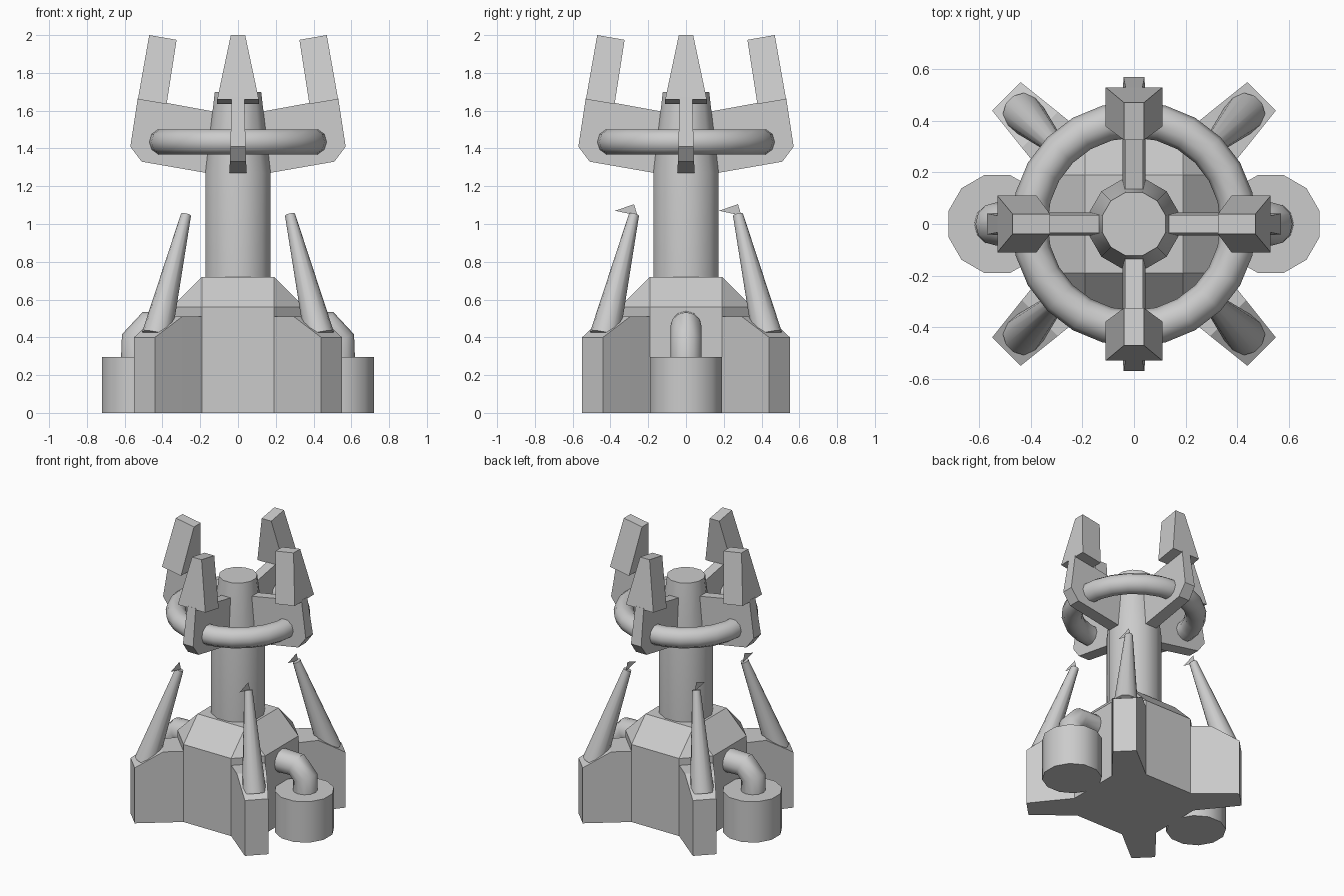
import bpy, bmesh, math
from mathutils import Vector, Matrix

if "Cube" in bpy.data.objects:
    bpy.data.objects.remove(bpy.data.objects["Cube"])


def mesh_object(name, verts, faces, smooth=False):
    me = bpy.data.meshes.new(name)
    me.from_pydata(verts, [], faces)
    bm = bmesh.new()
    bm.from_mesh(me)
    bmesh.ops.recalc_face_normals(bm, faces=bm.faces)
    bm.to_mesh(me)
    bm.free()
    ob = bpy.data.objects.new(name, me)
    bpy.context.collection.objects.link(ob)
    if smooth:
        smooth_shade(ob)
    return ob


def smooth_shade(ob):
    bpy.ops.object.select_all(action='DESELECT')
    ob.select_set(True)
    bpy.context.view_layer.objects.active = ob
    bpy.ops.object.shade_smooth_by_angle(angle=math.radians(40))


def loft(name, rings, smooth=False):
    """Join equal-length rings of points into a capped solid."""
    n = len(rings[0])
    verts = [tuple(p) for r in rings for p in r]
    faces = [tuple(range(n)), tuple(range(len(verts) - n, len(verts)))]
    for k in range(len(rings) - 1):
        for i in range(n):
            j = (i + 1) % n
            faces.append((k*n + i, k*n + j, k*n + n + j, k*n + n + i))
    return mesh_object(name, verts, faces, smooth)


def circle(r, z, n=12, x=0.0):
    return [(x + r*math.cos(2*math.pi*(i + .5)/n), r*math.sin(2*math.pi*(i + .5)/n), z)
            for i in range(n)]


def octagon(a, b, z):
    return [(a, -b, z), (a, b, z), (b, a, z), (-b, a, z),
            (-a, b, z), (-a, -b, z), (-b, -a, z), (b, -a, z)]


# Chamfered base body, narrowing to a square top
body = loft("base_body", [octagon(.35, .19, 0), octagon(.35, .19, .56), octagon(.19, .19, .72)])
bm = bmesh.new()
bm.from_mesh(body.data)
bmesh.ops.remove_doubles(bm, verts=bm.verts, dist=1e-4)
bm.to_mesh(body.data)
bm.free()

# Central column with tapered head
loft("column", [circle(.179, .70), circle(.179, 1.27), circle(.127, 1.70)], True)

# Ring around the head
bpy.ops.mesh.primitive_torus_add(major_radius=.405, minor_radius=.07, major_segments=24,
                                 minor_segments=10, location=(0, 0, 1.435))
ring = bpy.context.object
ring.name = "ring"
smooth_shade(ring)

arm_profile = [(.12, 1.262), (.51, 1.33), (.57, 1.41), (.53, 1.67), (.40, 1.645), (.10, 1.59)]
tip_low = [(.53, 1.66), (.378, 1.635)]
tip_high = [(.47, 2.0), (.325, 1.975)]

for k in range(4):
    turn = Matrix.Rotation(k*math.pi/2, 4, 'Z')

    # Web arm, thinner towards the top
    def half(side):
        return [(x, side*(.045 - .012*(z - 1.27)/.4), z) for x, z in arm_profile]
    arm = loft(f"arm_{k+1}", [half(-1), half(1)])
    arm.matrix_world = turn

    # Inward-leaning wedge tip
    def slab(pts, w):
        (xo, zo), (xi, zi) = pts
        return [(xo, -w, zo), (xo, w, zo), (xi, w, zi), (xi, -w, zi)]
    tip = loft(f"prong_tip_{k+1}", [slab(tip_low, .11), slab(tip_high, .038)])
    tip.matrix_world = turn

for sx in (-1, 1):
    for sy in (-1, 1):
        tag = ("left" if sx < 0 else "right") + ("_front" if sy < 0 else "_back")
        # Tapered corner foot with sloping top

        def cut(a, b, z):
            return [(sx*a, sy*b, 0), (sx*b, sy*a, 0), (sx*b, sy*a, z), (sx*a, sy*b, z)]
        loft("foot_" + tag, [cut(.185, .345, .51), cut(.295, .434, .51), cut(.44, .55, .40)])

        # Leaning spike on the foot
        p0 = Vector((sx*.43, sy*.43, .41))
        p1 = Vector((sx*.275, sy*.275, 1.05))
        rot = (p1 - p0).to_track_quat('Z', 'Y').to_matrix()
        rings = [[p + rot @ Vector(c) for c in circle(r, 0)] for p, r in ((p0, .08), (p1, .027))]
        loft("spike_" + tag, rings, True)

        # Thin pennant on the spike's point
        x, y = sx*.275, sy*.275
        mesh_object("pennant_" + tag, [(x, y - .10, 1.07), (x, y, 1.105), (x, y + .018, 1.045)],
                    [(0, 1, 2)])

    # Side canister
    side = "left" if sx < 0 else "right"
    loft("canister_" + side, [circle(.196, 0, 12, sx*.53), circle(.196, .295, 12, sx*.53)], True)

    # Elbow pipe from canister into the body
    cu = bpy.data.curves.new("pipe_" + side, 'CURVE')
    cu.dimensions = '3D'
    sp = cu.splines.new('POLY')
    path = [(.537, .27), (.537, .386), (.472, .457), (.32, .457)]
    sp.points.add(len(path) - 1)
    for p, (px, pz) in zip(sp.points, path):
        p.co = (sx*px, 0, pz, 1)
    cu.bevel_depth = .083
    cu.bevel_resolution = 4
    cu.use_fill_caps = True
    pipe = bpy.data.objects.new("pipe_" + side, cu)
    bpy.context.collection.objects.link(pipe)
    bpy.ops.object.select_all(action='DESELECT')
    pipe.select_set(True)
    bpy.context.view_layer.objects.active = pipe
    bpy.ops.object.convert(target='MESH')
    smooth_shade(bpy.context.object)
